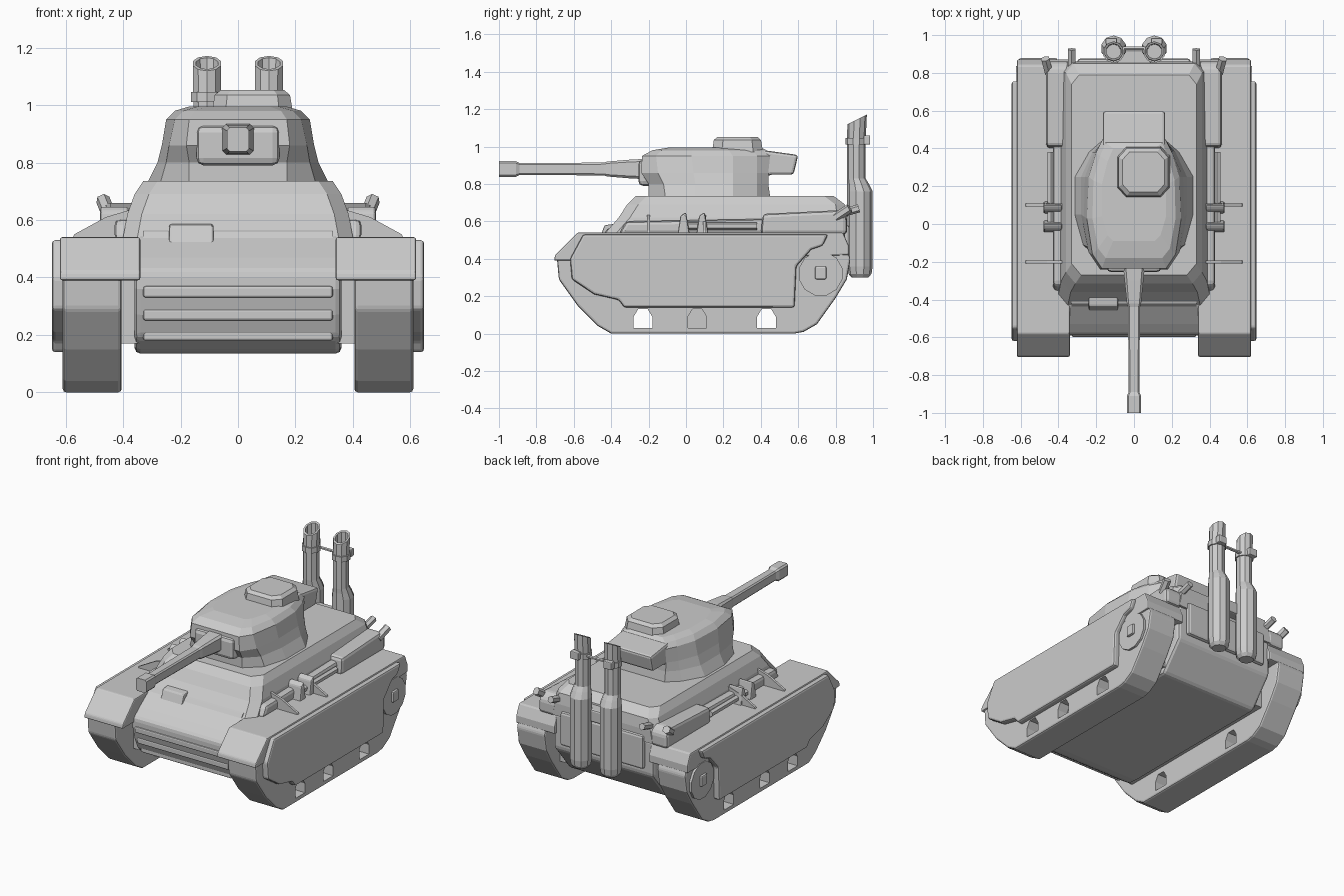
import bpy, bmesh
from math import sin, cos, pi
from mathutils import Vector


def loft(name, rings, mirror=False, bevel=0.0):
    """Skin a list of matching point rings and cap both ends."""
    bm = bmesh.new()
    vs = [[bm.verts.new(p) for p in r] for r in rings]
    n = len(vs[0])
    for a, b in zip(vs, vs[1:]):
        for i in range(n):
            bm.faces.new((a[i], a[(i + 1) % n], b[(i + 1) % n], b[i]))
    bm.faces.new(vs[0])
    bm.faces.new(vs[-1])
    bmesh.ops.recalc_face_normals(bm, faces=bm.faces)
    me = bpy.data.meshes.new(name)
    bm.to_mesh(me)
    bm.free()
    ob = bpy.data.objects.new(name, me)
    bpy.context.collection.objects.link(ob)
    if bevel:
        m = ob.modifiers.new("bevel", 'BEVEL')
        m.width, m.segments, m.limit_method = bevel, 2, 'ANGLE'
    if mirror:
        ob.modifiers.new("mirror", 'MIRROR').use_axis[0] = True
    return ob


def prism(name, profile, x0, x1, **kw):
    """Extrude a (y, z) side profile from x0 to x1."""
    return loft(name, [[(x, y, z) for y, z in profile] for x in (x0, x1)], **kw)


def box(name, x, y, z, **kw):
    return prism(name, [(y[0], z[0]), (y[1], z[0]), (y[1], z[1]), (y[0], z[1])], *x, **kw)


def tube(name, a, b, r, n=8, **kw):
    """Straight round bar from a to b."""
    a, b = Vector(a), Vector(b)
    q = (b - a).to_track_quat('Z', 'Y')
    ring = [q @ Vector((r * cos(2 * pi * (i + .5) / n), r * sin(2 * pi * (i + .5) / n), 0)) for i in range(n)]
    return loft(name, [[p + v for v in ring] for p in (a, b)], **kw)


def both(half):
    """Close a right-hand plan outline by reflecting it."""
    return half + [(-x, y) for x, y in reversed(half)]


# Tracks with gaps between the road wheels
track = prism("track", [(-.69, .40), (-.58, .53), (.83, .53), (.88, .40), (.86, .29), (.80, .19),
                        (.70, .05), (.63, .01), (.58, 0), (-.40, 0), (-.47, .04), (-.58, .15), (-.68, .29)],
              .405, .61, bevel=.012)
for i, (y, x0) in enumerate([(-.23, .3), (.06, .54), (.43, .3)]):
    w = .05
    cut = prism(f"track_gap_cutter_{i}", [(y - w, .03), (y + w, .03), (y + w, .09), (y + .025, .132),
                                         (y - .025, .132), (y - w, .09)], x0, .75)
    cut.hide_render = True
    cut.hide_viewport = True
    m = track.modifiers.new("gap", 'BOOLEAN')
    m.operation, m.object = 'DIFFERENCE', cut
track.modifiers.new("mirror", 'MIRROR')

# Fenders, side skirts and rear drive wheels
prism("fender", [(-.705, .39), (-.70, .42), (-.58, .54), (.84, .54), (.87, .47), (.87, .42), (-.5, .39)],
      .34, .62, mirror=True, bevel=.008)
prism("side_skirt", [(-.62, .40), (-.55, .53), (.76, .53), (.73, .47), (.67, .45), (.59, .36), (.58, .14),
                     (-.33, .14), (-.36, .18), (-.49, .21), (-.61, .29)], .59, .648, mirror=True, bevel=.012)
tube("drive_wheel", (.58, .72, .32), (.625, .72, .32), .12, 12, mirror=True)
box("drive_hub", (.60, .64), (.69, .75), (.29, .36), mirror=True, bevel=.008)

# Lower hull and sponson filler between hull and tracks
prism("lower_hull", [(-.46, .14), (-.53, .19), (-.565, .27), (-.59, .36), (-.59, .42), (-.53, .47),
                     (-.42, .55), (.85, .55), (.85, .32), (.70, .135), (-.40, .135)], -.36, .36, bevel=.02)
box("hull_side", (.34, .42), (-.50, .72), (.17, .50), mirror=True)
for i, (y, z) in enumerate([(-.525, .2), (-.56, .27), (-.585, .35)]):
    box(f"nose_rib_{i}", (-.33, .33), (y - .012, y + .05), (z - .02, z + .02), bevel=.008)

# Upper hull with sloped front and sides
levels = [(.54, .40, -.43, .86), (.62, .385, -.36, .86), (.69, .36, -.315, .85), (.735, .33, -.27, .79)]
loft("upper_hull", [[(x, y, z) for x, y in both([(w - .05, f), (w, f + .06), (w, b - .05), (w - .04, b)])]
                    for z, w, f, b in levels])
prism("side_ledge", [(-.36, .53), (-.32, .60), (.80, .62), (.85, .60), (.85, .53)], .33, .43,
      mirror=True, bevel=.02)
prism("rear_stowage", [(.40, .53), (.41, .64), (.82, .66), (.86, .62), (.86, .53)], .34, .465,
      mirror=True, bevel=.02)
prism("driver_visor", [(-.46, .515), (-.435, .58), (-.35, .59), (-.35, .515)], -.24, -.085, bevel=.008)
prism("front_deck_lip", [(-.45, .52), (-.42, .56), (-.3, .6), (-.3, .52)], -.33, .33)

# Fender ribs, lugs and tow hooks
for i, y in enumerate([-.20, .10]):
    loft(f"fender_rib_{i}", [[(.36, yy, .53), (.58, yy, .53), (.57, yy, .55), (.46, yy, .61), (.36, yy, .64)]
                             for yy in (y - .008, y + .008)], mirror=True)
for i, y in enumerate([-.01, .09]):
    prism(f"fender_lug_{i}", [(y - .035, .53), (y - .02, .63), (y + .01, .65), (y + .03, .53)],
          .38, .48, mirror=True, bevel=.01)
tube("fender_tool", (.44, -.03, .575), (.44, .38, .575), .02, 6, mirror=True)
tube("tow_hook", (.33, .82, .64), (.33, .925, .67), .022, 6, mirror=True)
tube("rear_light", (.45, .80, .62), (.47, .875, .67), .025, 6, mirror=True)
box("rear_plate", (-.30, .30), (.84, .875), (.36, .58), bevel=.015)

# Turret shell
plans = [(.73, [(.17, -.20), (.27, -.11), (.315, .05), (.315, .25), (.24, .38), (.16, .45)]),
         (.80, [(.17, -.20), (.25, -.12), (.28, .05), (.28, .25), (.22, .38), (.16, .44)]),
         (.86, [(.18, -.24), (.24, -.15), (.265, .04), (.26, .25), (.21, .38), (.165, .44)]),
         (.95, [(.17, -.235), (.22, -.16), (.25, .03), (.24, .25), (.20, .38), (.165, .45)]),
         (.98, [(.15, -.18), (.19, -.13), (.22, .03), (.215, .23), (.18, .36), (.15, .43)]),
         (.995, [(.11, -.09), (.14, -.06), (.17, .04), (.17, .21), (.14, .33), (.11, .40)])]
loft("turret", [[(x, y, z) for x, y in both(p)] for z, p in plans])
prism("turret_bustle", [(.36, .82), (.46, .85), (.575, .85), (.60, .955), (.42, .98), (.36, .98)],
      -.165, .165, bevel=.015)

# Commander cupola, off centre
cx, cy = .05, .275
loft("cupola", [[(cx + sx * sx2 * s, cy + sy * sy2 * s, z)
                 for sx, sy, sx2, sy2 in [(1, -1, .09, .13), (1, -1, .135, .08), (1, 1, .135, .08), (1, 1, .09, .13),
                                          (-1, 1, .09, .13), (-1, 1, .135, .08), (-1, -1, .135, .08), (-1, -1, .09, .13)]]
                for z, s in [(.97, 1.05), (1.035, .97), (1.052, .82)]])

# Mantlet and gun, square-section barrel with sleeve and muzzle
box("mantlet", (-.145, .145), (-.255, -.1), (.79, .93), bevel=.025)
gun = [(-.20, .06, .055), (-.30, .05, .05), (-.42, .038, .04), (-.44, .032, .034), (-.89, .028, .032),
       (-.91, .038, .042), (-1.0, .038, .042)]
loft("gun_barrel", [[(w * sx * k, y, .88 + h * sz * j) for sx, sz, k, j in
                     [(1, -1, .75, 1), (1, -1, 1, .75), (1, 1, 1, .75), (1, 1, .75, 1),
                      (-1, 1, .75, 1), (-1, 1, 1, .75), (-1, -1, 1, .75), (-1, -1, .75, 1)]]
                    for y, w, h in gun])

# Twin rear exhaust stacks, hollow and slanted at the top
stack = [(.30, .045, .93, 0), (.32, .062, .93, 0), (.36, .068, .93, 0), (.76, .068, .93, 0), (.80, .058, .92, 0),
         (.83, .05, .91, 0), (1.02, .05, .91, 0), (1.145, .052, .915, .5), (1.145, .04, .915, .5), (1.0, .038, .912, 0)]
pipe = loft("exhaust_stack", [[(.108 + r * cos(2 * pi * (i + .5) / 10), y + r * sin(2 * pi * (i + .5) / 10),
                               z + t * r * sin(2 * pi * (i + .5) / 10)) for i in range(10)]
                              for z, r, y, t in stack], mirror=True)
tube("stack_collar", (.108, .91, 1.01), (.108, .91, 1.045), .058, 10, mirror=True)
box("stack_lug", (.09, .15), (.95, .985), (1.01, 1.06), mirror=True, bevel=.006)
tube("stack_crossbar", (-.1, .93, 1.03), (.1, .93, 1.03), .01, 6)
box("stack_bracket", (-.09, .09), (.83, .92), (.60, .68), bevel=.01)
